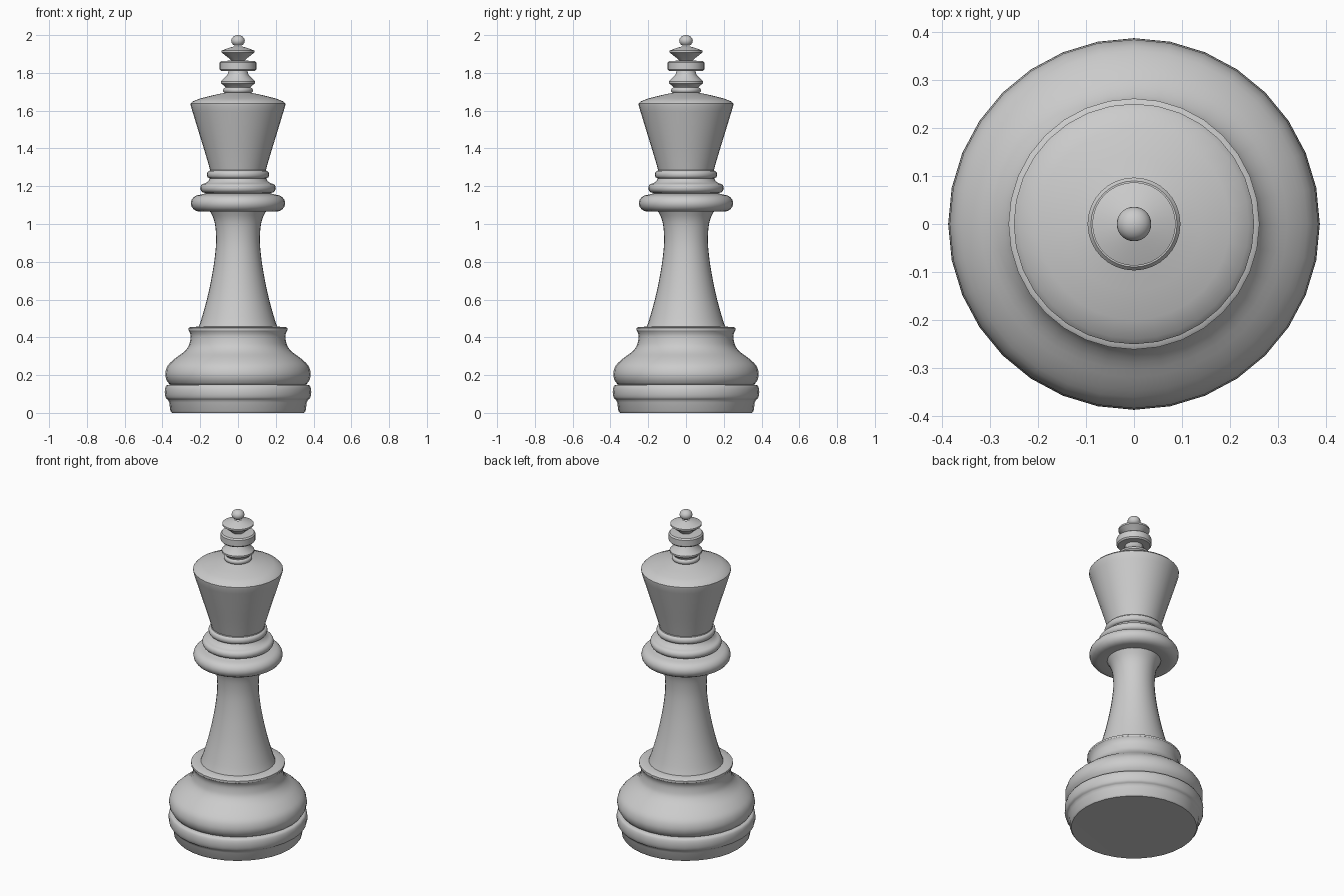
import bpy, bmesh, math

if "Cube" in bpy.data.objects:
    bpy.data.objects.remove(bpy.data.objects["Cube"])

SEGMENTS = 32


def arc(r, z, rr, rz, a0=-90, a1=90, n=8):
    """Elliptical bulge in the (radius, height) plane."""
    angles = [math.radians(a0 + (a1 - a0) * i / n) for i in range(n + 1)]
    return [(r + rr * math.cos(a), z + rz * math.sin(a)) for a in angles]


def curve(pts, n=3):
    """Smooth curve through the points."""
    p = [pts[0]] + pts + [pts[-1]]
    out = []
    for a, b, c, d in zip(p, p[1:], p[2:], p[3:]):
        for i in range(n):
            t = i / n
            out.append(tuple(0.5 * (2 * b[k] + (c[k] - a[k]) * t
                       + (2 * a[k] - 5 * b[k] + 4 * c[k] - d[k]) * t * t
                       + (3 * b[k] - a[k] - 3 * c[k] + d[k]) * t ** 3) for k in (0, 1)))
    return out + [pts[-1]]


def lathe(name, profile, angle=35):
    bm = bmesh.new()
    verts = [bm.verts.new((0, -r, z)) for r, z in profile]
    edges = [bm.edges.new(pair) for pair in zip(verts, verts[1:])]
    bmesh.ops.spin(bm, geom=verts + edges, cent=(0, 0, 0), axis=(0, 0, 1),
                   angle=math.tau, steps=SEGMENTS)
    bmesh.ops.remove_doubles(bm, verts=bm.verts, dist=0.0005)
    bmesh.ops.recalc_face_normals(bm, faces=bm.faces)
    # profiles run upwards, so the widest face must point away from the axis
    far = max(bm.faces, key=lambda f: f.calc_center_median().xy.length)
    if far.normal.xy.dot(far.calc_center_median().xy) < 0:
        bmesh.ops.reverse_faces(bm, faces=bm.faces)
    mesh = bpy.data.meshes.new(name)
    bm.to_mesh(mesh)
    bm.free()
    obj = bpy.data.objects.new(name, mesh)
    bpy.context.collection.objects.link(obj)
    bpy.ops.object.select_all(action='DESELECT')
    obj.select_set(True)
    bpy.context.view_layer.objects.active = obj
    bpy.ops.object.shade_smooth_by_angle(angle=math.radians(angle))


# foot with a stepped band
lathe("foot", [(0, 0.005), (0.35, 0), (0.358, 0.01), (0.364, 0.055), (0.37, 0.067)]
      + arc(0.374, 0.11, 0.014, 0.038) + [(0.357, 0.15)])

# rounded bell above the foot, ending in a flared rim
lathe("bell", [(0.357, 0.15), (0.366, 0.155)]
      + curve([(0.366, 0.155), (0.38, 0.178), (0.385, 0.21), (0.372, 0.25), (0.335, 0.287),
               (0.29, 0.32), (0.264, 0.35), (0.254, 0.38), (0.251, 0.41), (0.257, 0.43)])
      + [(0.262, 0.437), (0.262, 0.449), (0.254, 0.454), (0.208, 0.457)])

# slender waisted stem
lathe("stem", curve([(0.208, 0.457), (0.193, 0.5), (0.165, 0.6), (0.143, 0.7), (0.126, 0.8),
                     (0.116, 0.9), (0.119, 0.98), (0.13, 1.03), (0.15, 1.07)]))

# stacked collars
lathe("large_collar", [(0.15, 1.07), (0.2, 1.065)]
      + arc(0.2, 1.11, 0.05, 0.045) + [(0.172, 1.162)])
lathe("middle_collar", [(0.172, 1.162)] + arc(0.178, 1.19, 0.022, 0.024)
      + [(0.158, 1.225), (0.15, 1.24)])
lathe("small_collar", [(0.15, 1.24)] + arc(0.15, 1.262, 0.015, 0.02) + [(0.148, 1.287)])

# flared head with a shallow domed top
lathe("head", curve([(0.148, 1.287), (0.172, 1.37), (0.212, 1.5), (0.25, 1.625)])
      + [(0.251, 1.637), (0.24, 1.649), (0.2, 1.665), (0.14, 1.68), (0.07, 1.695)])

# finial: neck ring, lower disc, drum, upper disc and ball
lathe("finial_neck", [(0.07, 1.692)] + arc(0.067, 1.708, 0.012, 0.014) + [(0.068, 1.726)])
lathe("finial_lower_disc", [(0.068, 1.726), (0.075, 1.733), (0.091, 1.745), (0.091, 1.755),
                            (0.055, 1.79), (0.05, 1.81)])
lathe("finial_drum", [(0.05, 1.81), (0.09, 1.81), (0.097, 1.818), (0.097, 1.855),
                      (0.09, 1.863), (0.035, 1.865)])
lathe("finial_upper_disc", [(0.035, 1.865), (0.045, 1.875), (0.087, 1.908), (0.087, 1.918),
                            (0.05, 1.932), (0.02, 1.94)])
lathe("finial_ball", arc(0, 1.97, 0.036, 0.03, -58, 90, 10))
